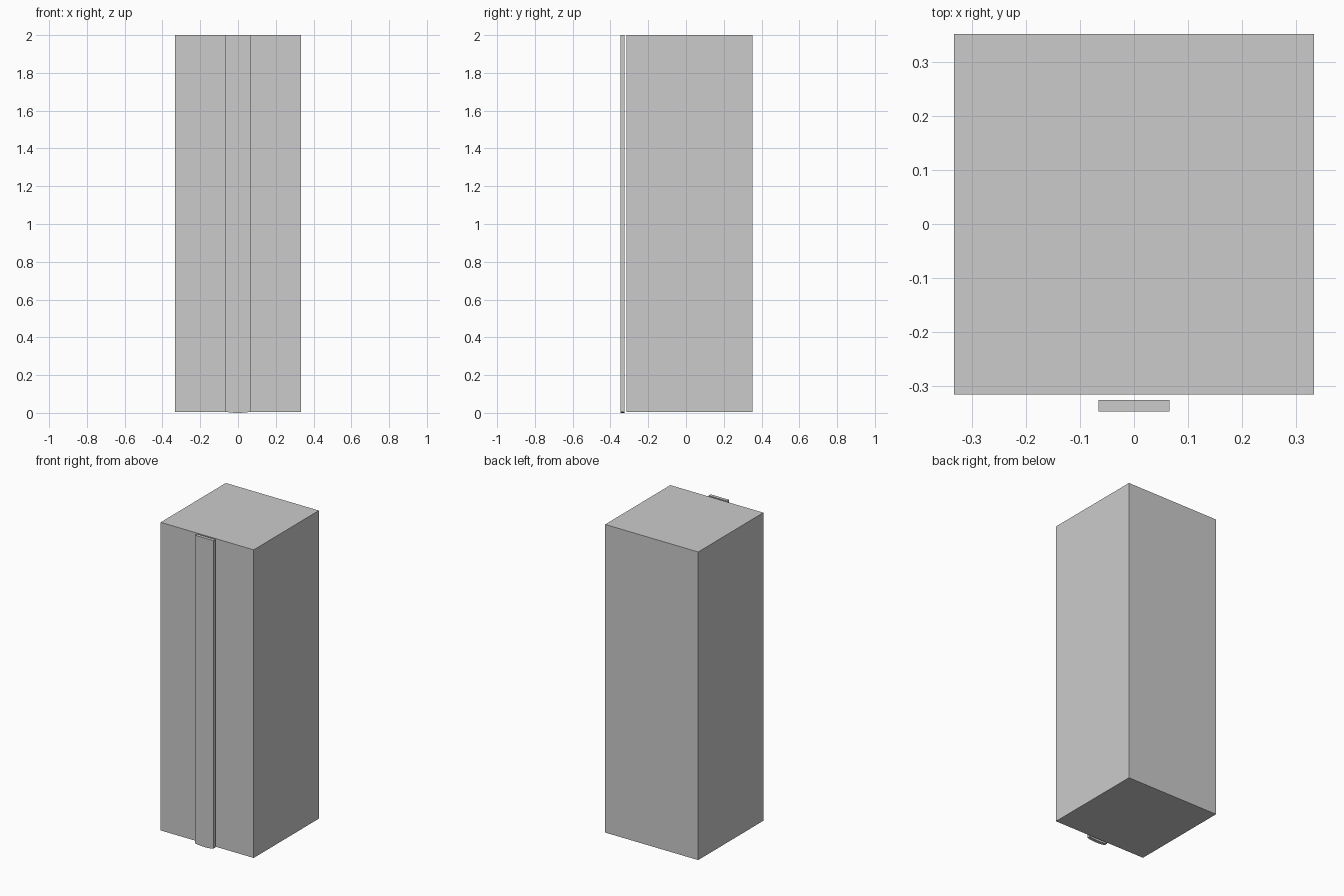
import bpy, math

if "Cube" in bpy.data.objects:
    bpy.data.objects.remove(bpy.data.objects["Cube"])


def prism(name, outline, y0, y1):
    """Extrude an x-z outline between two y depths."""
    n = len(outline)
    verts = [(x, y, z) for y in (y0, y1) for x, z in outline]
    faces = [tuple(range(n)), tuple(reversed(range(n, 2 * n)))]
    faces += [(i, i + n, (i + 1) % n + n, (i + 1) % n) for i in range(n)]
    mesh = bpy.data.meshes.new(name)
    mesh.from_pydata(verts, [], faces)
    mesh.update()
    obj = bpy.data.objects.new(name, mesh)
    bpy.context.collection.objects.link(obj)
    return obj


BASE, TOP = 0.006, 2.0

# Main cabinet body
prism("cabinet_body",
      [(-0.333, BASE), (0.333, BASE), (0.333, TOP), (-0.333, TOP)],
      -0.315, 0.351)

# Thin front strip, floating just ahead of the body, with a slightly bowed foot
half, steps = 0.066, 12
foot = [(half * t, BASE * t * t)
        for t in (-1 + 2 * i / steps for i in range(steps + 1))]
prism("front_strip", foot + [(half, TOP), (-half, TOP)], -0.346, -0.325)
